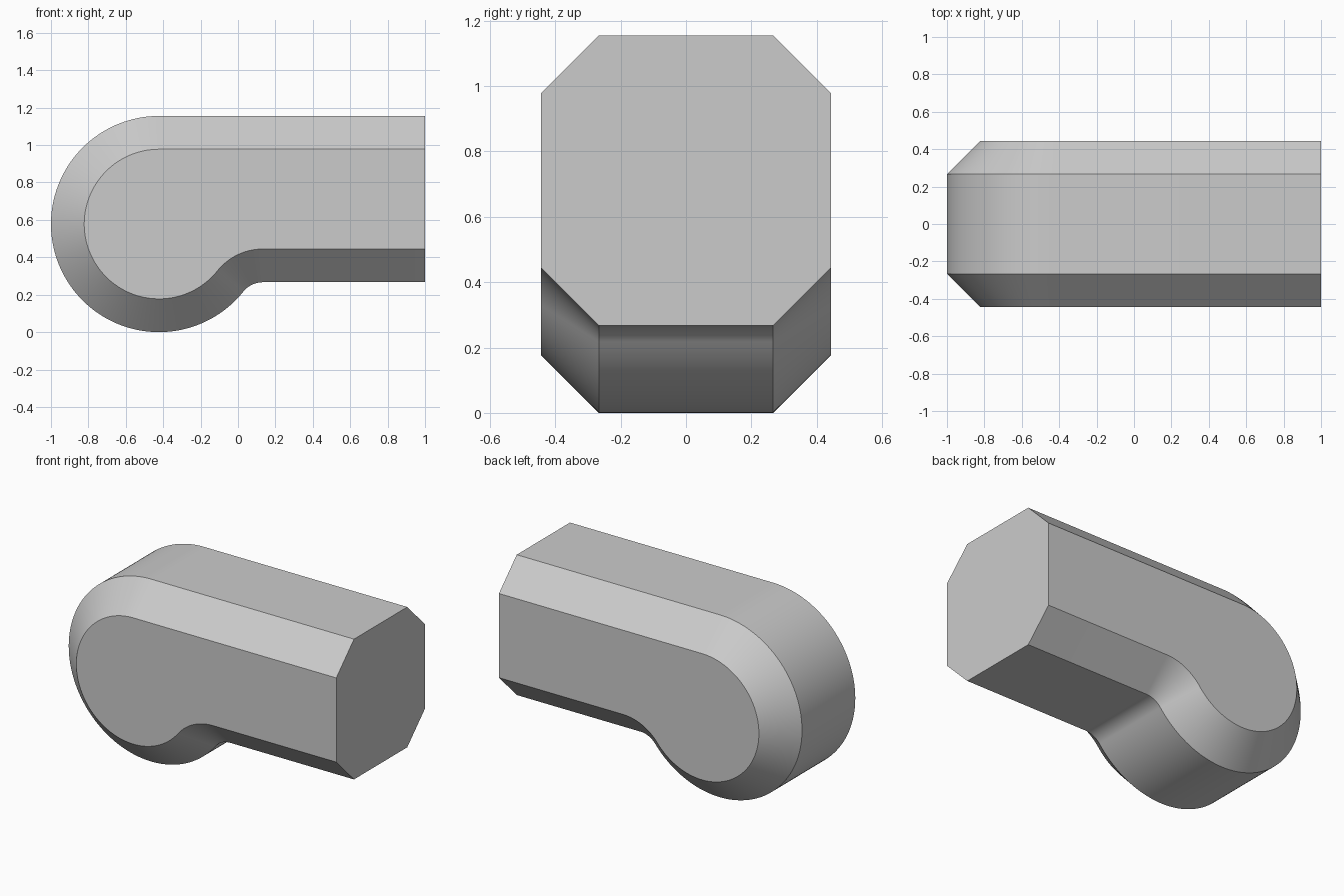
import bpy, bmesh
from math import sin, cos, pi, atan2, sqrt

if "Cube" in bpy.data.objects:
    bpy.data.objects.remove(bpy.data.objects["Cube"])

U = 2 / 45                      # design unit
RADIUS, FILLET, CHAMFER = 13 * U, 3 * U, 4 * U
HALF_WIDTH, UNDERSIDE = 10 * U, 6 * U
CX, CZ = -1 + RADIUS, RADIUS    # centre of the round end
FZ = UNDERSIDE - FILLET         # centre of the concave fillet
FX = CX + sqrt((RADIUS + FILLET) ** 2 - (CZ - FZ) ** 2)


def arc(cx, cz, r, start, end, steps):
    angles = [start + (end - start) * i / steps for i in range(steps + 1)]
    return [(cx + r * cos(a), cz + r * sin(a)) for a in angles]


def profile(inset):
    """Side outline: round end, concave fillet and straight arm."""
    meet = atan2(FZ - CZ, FX - CX)
    points = [(1, CZ + RADIUS - inset)]
    points += arc(CX, CZ, RADIUS - inset, pi / 2, 2 * pi + meet, 96)
    points += arc(FX, FZ, FILLET + inset, pi + meet, pi / 2, 24)[1:]
    return points + [(1, UNDERSIDE + inset)]


# Loft the outline across the width, inset at both sides for the chamfers
bm = bmesh.new()
rings = []
for y, inset in ((-HALF_WIDTH, CHAMFER), (CHAMFER - HALF_WIDTH, 0),
                 (HALF_WIDTH - CHAMFER, 0), (HALF_WIDTH, CHAMFER)):
    rings.append([bm.verts.new((x, y, z)) for x, z in profile(inset)])
for a, b in zip(rings, rings[1:]):
    for i in range(len(a) - 1):
        bm.faces.new((a[i], a[i + 1], b[i + 1], b[i]))

# Flat side faces and the octagonal end face
bm.faces.new(rings[0])
bm.faces.new(rings[-1])
bm.faces.new([r[0] for r in rings] + [r[-1] for r in reversed(rings)])
bmesh.ops.recalc_face_normals(bm, faces=bm.faces)

mesh = bpy.data.meshes.new("chamfered_arm")
bm.to_mesh(mesh)
bm.free()
arm = bpy.data.objects.new("chamfered_arm", mesh)
bpy.context.collection.objects.link(arm)

# Plain grey finish
grey = bpy.data.materials.new("light_grey")
grey.use_nodes = True
color = (0.6, 0.6, 0.6, 1)
grey.diffuse_color = color
grey.node_tree.nodes["Principled BSDF"].inputs["Base Color"].default_value = color
mesh.materials.append(grey)

# Smooth curves with crisp chamfer edges
bpy.ops.object.select_all(action="DESELECT")
arm.select_set(True)
bpy.context.view_layer.objects.active = arm
bpy.ops.object.shade_smooth_by_angle(angle=pi / 6)
